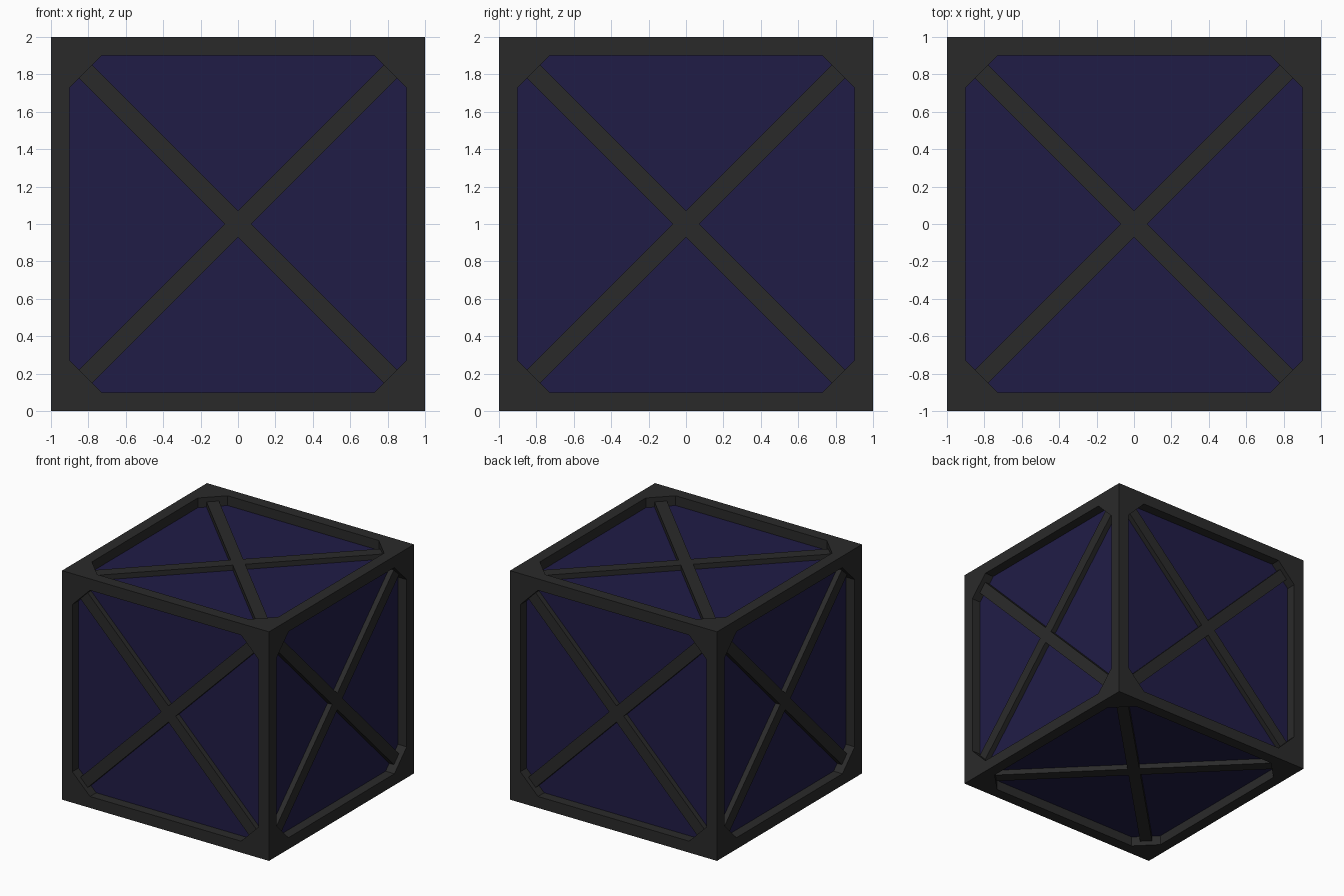
import bpy, bmesh
from math import pi, cos, sin
from mathutils import Matrix, Vector

if "Cube" in bpy.data.objects:
    bpy.data.objects.remove(bpy.data.objects["Cube"])

RIM = 0.90      # half width of the opening
CUT = 0.73      # where the corner gussets start
PANEL = 0.915   # panel distance from the centre
BRACE = 0.96    # brace outer surface distance from the centre
HALF = 0.05     # half width of a brace
REACH = 1.165   # brace half length, tucked into the gussets

# Rotations that carry the +z side onto all six sides
SIDES = [Matrix.Rotation(a, 3, 'X') for a in (0, pi / 2, pi, -pi / 2)]
SIDES += [Matrix.Rotation(a, 3, 'Y') for a in (pi / 2, -pi / 2)]
CENTRE = Vector((0, 0, 1))


def material(name, colour):
    m = bpy.data.materials.new(name)
    m.diffuse_color = (*colour, 1)
    m.use_nodes = True
    m.node_tree.nodes["Principled BSDF"].inputs["Base Color"].default_value = m.diffuse_color
    return m


def finish(name, bm, mat):
    bmesh.ops.remove_doubles(bm, verts=bm.verts, dist=1e-4)
    me = bpy.data.meshes.new(name)
    bm.to_mesh(me)
    bm.free()
    me.materials.append(mat)
    ob = bpy.data.objects.new(name, me)
    ob.location = CENTRE
    bpy.context.collection.objects.link(ob)
    return ob


def ring(bm, rot, pts, z):
    return [bm.verts.new(rot @ Vector((x, y, z))) for x, y in pts]


def quarter_turns(pts):
    return [(x * c - y * s, x * s + y * c)
            for c, s in ((1, 0), (0, 1), (-1, 0), (0, -1)) for x, y in pts]


def walls(bm, top, low, flip=False):
    n = len(top)
    for i in range(n):
        j = (i + 1) % n
        f = [top[i], low[i], low[j], top[j]]
        bm.faces.new(f[::-1] if flip else f)


dark = material("dark_metal", (0.023, 0.023, 0.023))
blue = material("deep_blue", (0.0145, 0.0117, 0.062))

# Outer frame: square rim with octagonal opening on every side
bm = bmesh.new()
for rot in SIDES:
    corner = ring(bm, rot, quarter_turns([(1, 1)]), 1)
    opening = quarter_turns([(RIM, CUT), (CUT, RIM)])
    top, low = ring(bm, rot, opening, 1), ring(bm, rot, opening, 0.9)
    for i in range(4):
        a, b, c = top[2 * i], top[2 * i + 1], top[(2 * i + 2) % 8]
        bm.faces.new((corner[i], b, a))
        bm.faces.new((corner[i], corner[(i + 1) % 4], c, b))
    walls(bm, top, low, flip=True)
finish("frame", bm, dark)

# Cross braces: one plus-shaped profile per side, turned 45 degrees
bm = bmesh.new()
plus = quarter_turns([(HALF, HALF), (HALF, REACH), (-HALF, REACH)])
k = cos(pi / 4)
cross = [((x - y) * k, (x + y) * k) for x, y in plus]
for rot in SIDES:
    top, low = ring(bm, rot, cross, BRACE), ring(bm, rot, cross, 0.9)
    bm.faces.new(top)
    walls(bm, top, low)
finish("cross_braces", bm, dark)

# Recessed panels: the faces of an inner box
bm = bmesh.new()
bmesh.ops.create_cube(bm, size=2 * PANEL)
finish("panels", bm, blue)
